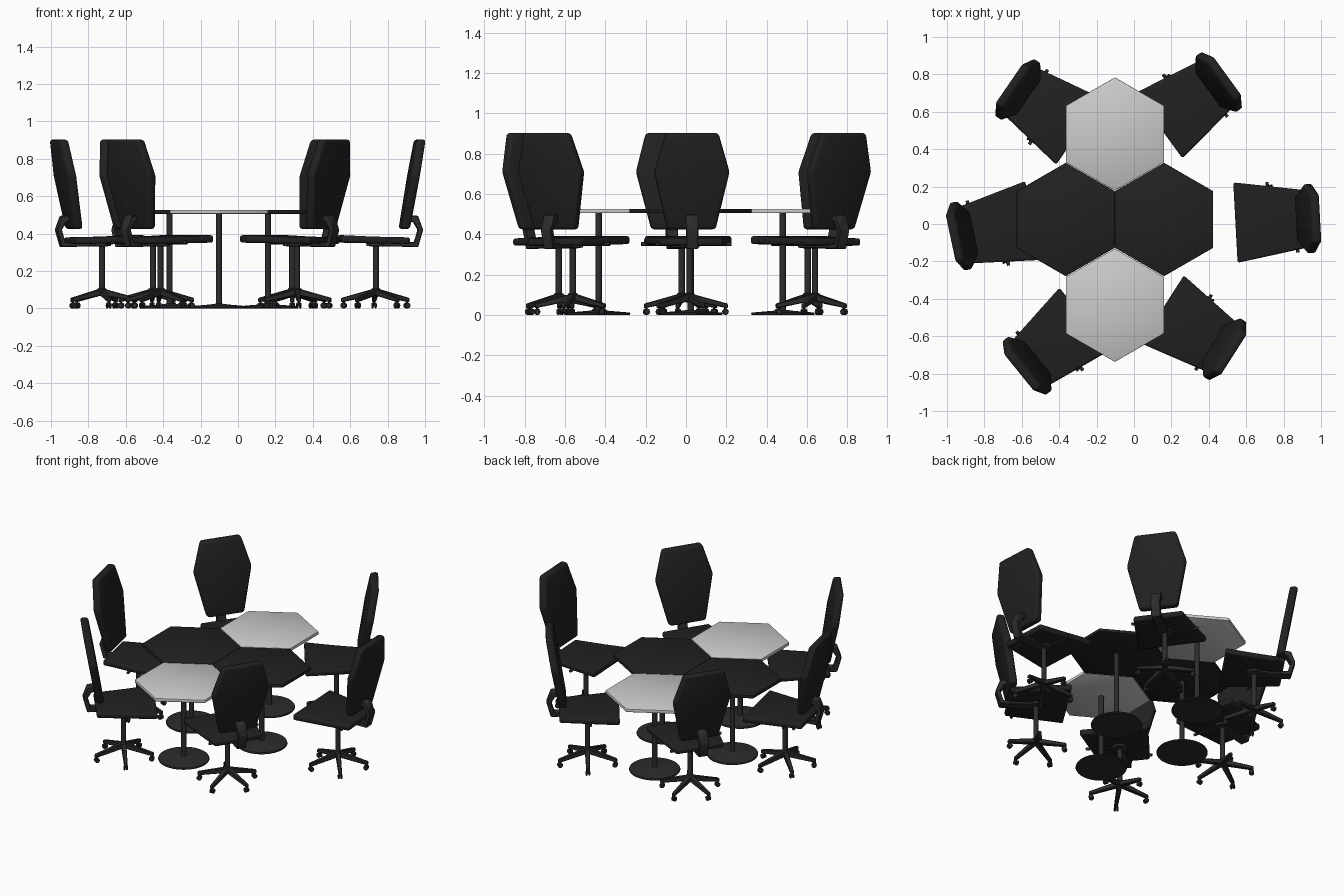
import bpy, bmesh
from math import radians, sin, cos, pi, tau
from mathutils import Matrix, Vector

if "Cube" in bpy.data.objects:
    bpy.data.objects.remove(bpy.data.objects["Cube"])


def material(name, v):
    m = bpy.data.materials.new(name)
    m.diffuse_color = (v, v, v, 1)
    m.use_nodes = True
    m.node_tree.nodes["Principled BSDF"].inputs["Base Color"].default_value = m.diffuse_color
    return m


FABRIC = material("black_fabric", 0.015)
METAL = material("dark_metal", 0.025)


def finish(bm, name, mat=None, bevel=0.0, segments=2):
    """Bevel the sharp edges, turn the bmesh into a mesh and shade it."""
    bmesh.ops.recalc_face_normals(bm, faces=bm.faces)
    if bevel:
        edges = [e for e in bm.edges if e.calc_face_angle(0) > radians(15)]
        bmesh.ops.bevel(bm, geom=edges, offset=bevel, segments=segments,
                        profile=0.5, affect='EDGES', clamp_overlap=True)
    me = bpy.data.meshes.new(name)
    bm.to_mesh(me)
    bm.free()
    me.shade_smooth()
    me.set_sharp_from_angle(angle=radians(35))
    if mat:
        me.materials.append(mat)
    return me


def place(me, name, matrix):
    ob = bpy.data.objects.new(name, me)
    bpy.context.collection.objects.link(ob)
    ob.matrix_world = matrix
    return ob


def loft(bm, rings):
    """Skin equal-length closed rings and cap both ends."""
    loops = [[bm.verts.new(p) for p in ring] for ring in rings]
    for a, b in zip(loops, loops[1:]):
        n = len(a)
        for i in range(n):
            bm.faces.new((a[i], a[(i + 1) % n], b[(i + 1) % n], b[i]))
    bm.faces.new(loops[0][::-1])
    bm.faces.new(loops[-1])


def lathe(bm, profile, sides=32, matrix=Matrix()):
    """Turn a list of (radius, height) about z."""
    loft(bm, [[matrix @ Vector((r * cos(tau * i / sides), r * sin(tau * i / sides), z))
               for i in range(sides)] for r, z in profile])


def seat_mesh():
    # x, half width, bottom z, top z
    stations = [(-0.195, 0.215, 0.352, 0.392), (-0.02, 0.187, 0.348, 0.384),
                (0.175, 0.155, 0.344, 0.38)]
    bm = bmesh.new()
    loft(bm, [[(x, -w, b), (x, w, b), (x, w, t), (x, -w, t)] for x, w, b, t in stations])
    return finish(bm, "seat", FABRIC, 0.012, 3)


def backrest_mesh():
    # z, half width; the panel leans back as it rises
    bm = bmesh.new()
    rings = []
    for z, w in [(0.425, 0.12), (0.71, 0.187), (0.903, 0.13)]:
        x = 0.127 + 0.083 * (z - 0.425) / 0.475
        rings.append([(x, -w, z), (x, w, z), (x + 0.05, w, z), (x + 0.05, -w, z)])
    loft(bm, rings)
    return finish(bm, "backrest", FABRIC, 0.016, 3)


def bracket_mesh():
    # bent flat bar from under the seat up to the back panel: (x, z)
    outer = [(0.0, 0.333), (0.225, 0.328), (0.252, 0.42), (0.225, 0.495), (0.17, 0.5)]
    inner = [(0.0, 0.352), (0.205, 0.355), (0.224, 0.42), (0.20, 0.462), (0.16, 0.465)]
    bm = bmesh.new()
    w = 0.03
    loft(bm, [[(x, -w, z), (x, w, z), (u, w, v), (u, -w, v)]
              for (x, z), (u, v) in zip(outer, inner)])
    return finish(bm, "bracket", METAL, 0.004, 1)


def lever_mesh():
    # two adjustment levers poking out from under the seat
    bm = bmesh.new()
    for x, y0, y1 in [(-0.015, 0.05, 0.208), (0.13, -0.05, -0.178)]:
        m = Matrix.Translation((x, (y0 + y1) / 2, 0.352))
        m = m @ Matrix.Rotation(pi / 2, 4, 'X')
        h = abs(y1 - y0) / 2
        lathe(bm, [(0.009, -h), (0.009, h)], 12, m)
    return finish(bm, "lever", METAL)


def column_mesh():
    bm = bmesh.new()
    lathe(bm, [(0.022, 0.07), (0.024, 0.105), (0.016, 0.11), (0.016, 0.33),
               (0.05, 0.335), (0.05, 0.352)], 20)
    return finish(bm, "column", METAL)


def star_mesh():
    bm = bmesh.new()
    for k in range(5):
        tip = Matrix.Rotation(pi / 2 + k * tau / 5, 4, 'Z')
        ring = [(0.0, 0.016, 0.072, 0.108), (0.19, 0.011, 0.033, 0.056)]
        loft(bm, [[tip @ Vector(p) for p in ((x, -w, b), (x, w, b), (x, w, t), (x, -w, t))]
                  for x, w, b, t in ring])
    return finish(bm, "star_base", METAL, 0.004, 1)


def caster_mesh():
    # twin wheels at each leg tip
    bm = bmesh.new()
    for k in range(5):
        leg = Matrix.Rotation(pi / 2 + k * tau / 5, 4, 'Z')
        for s in (-1, 1):
            m = leg @ Matrix.Translation((0.178, s * 0.008, 0.016)) @ Matrix.Rotation(pi / 2, 4, 'X')
            lathe(bm, [(0.012, -0.006), (0.016, -0.003), (0.016, 0.003), (0.012, 0.006)], 14, m)
        lathe(bm, [(0.006, 0.014), (0.006, 0.045)], 8, leg @ Matrix.Translation((0.178, 0, 0)))
    return finish(bm, "casters", METAL)


def table_top_mesh(mat):
    bm = bmesh.new()
    loft(bm, [[(0.303 * sin(tau * i / 6), 0.303 * cos(tau * i / 6), z) for i in range(6)]
              for z in (0.506, 0.527)])
    return finish(bm, "table_top", mat, 0.003, 2)


def table_foot_mesh():
    # round foot plate and pole in one turned profile
    bm = bmesh.new()
    lathe(bm, [(0.155, 0), (0.158, 0.005), (0.155, 0.012), (0.05, 0.021),
               (0.016, 0.026), (0.016, 0.508)], 40)
    return finish(bm, "table_foot", METAL)


# Four hexagonal tables, black and grey
foot, black_top, grey_top = table_foot_mesh(), table_top_mesh(FABRIC), table_top_mesh(None)
tables = {"north": (-0.102, 0.481, grey_top), "south": (-0.102, -0.434, grey_top),
          "west": (-0.365, 0.024, black_top), "east": (0.161, 0.024, black_top)}
for side, (x, y, top) in tables.items():
    at = Matrix.Translation((x, y, 0))
    place(top, side + "_table_top", at)
    place(foot, side + "_table_foot", at)

# Six office chairs: column x, y and the direction the back points
parts = [seat_mesh(), backrest_mesh(), bracket_mesh(), lever_mesh(),
         column_mesh(), star_mesh(), caster_mesh()]
chairs = [(0.737, 0.018, 3.1), (0.29, 0.64, 36), (-0.455, 0.605, 145.5),
          (-0.728, -0.022, 192), (-0.415, -0.631, 219), (0.315, -0.561, -32.6)]
for n, (x, y, a) in enumerate(chairs, 1):
    at = Matrix.Translation((x, y, 0)) @ Matrix.Rotation(radians(a), 4, 'Z')
    for me in parts:
        place(me, f"chair_{n}_{me.name}", at)
